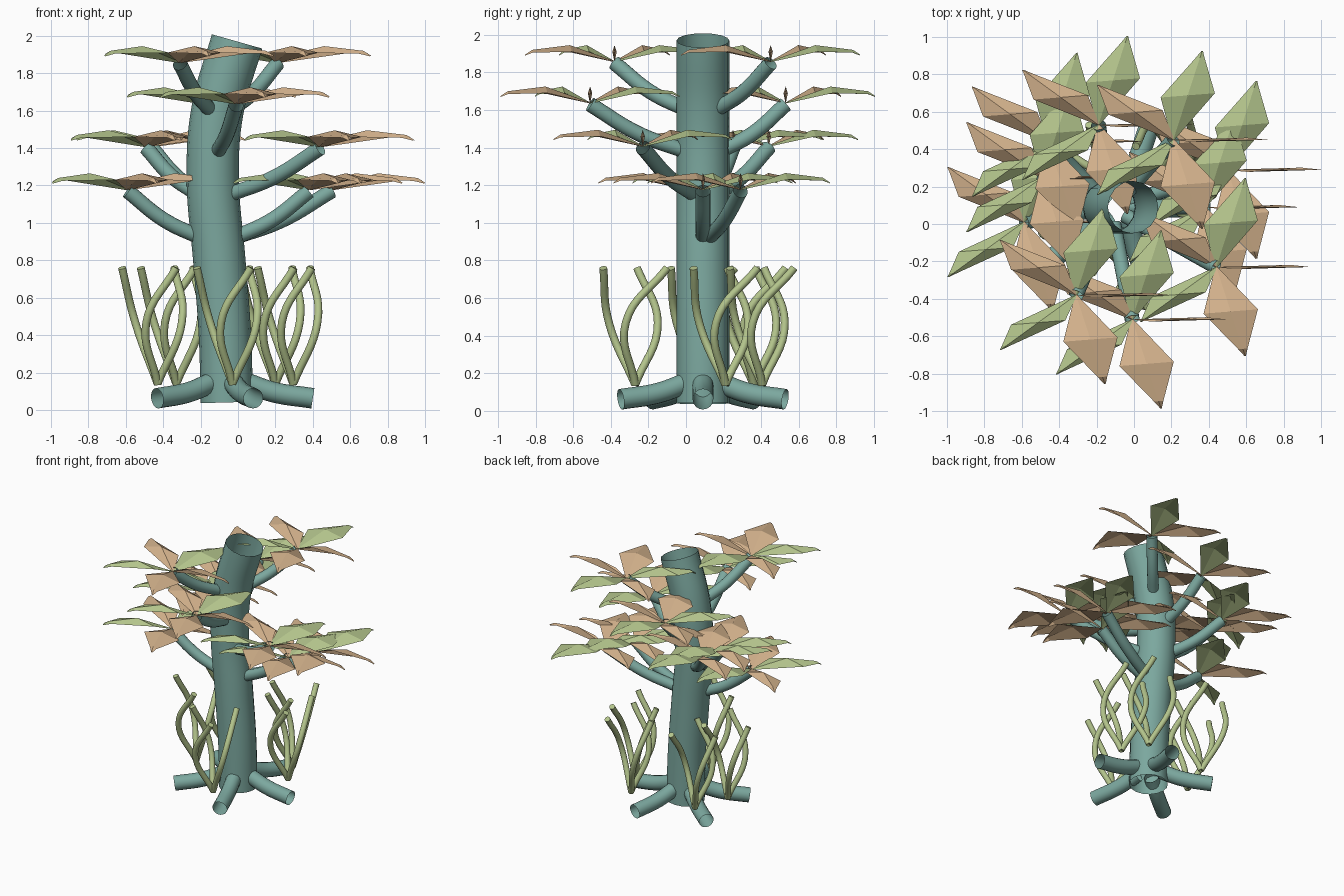
import bpy
from math import cos, sin, radians
from mathutils import Vector

cube = bpy.data.objects.get("Cube")
if cube:
    bpy.data.objects.remove(cube, do_unlink=True)


def material(name, rgb):
    mat = bpy.data.materials.new(name)
    mat.use_nodes = True
    mat.diffuse_color = (*rgb, 1)
    bsdf = next(n for n in mat.node_tree.nodes if n.type == 'BSDF_PRINCIPLED')
    bsdf.inputs["Base Color"].default_value = (*rgb, 1)
    return mat


teal = material("teal_bark", (0.20, 0.39, 0.345))
green = material("soft_green", (0.45, 0.55, 0.26))
tan = material("tan_leaf", (0.66, 0.45, 0.265))


def tube(name, points, radius, mat, caps=False, steps=8):
    """Round tube swept along a smooth path."""
    curve = bpy.data.curves.new(name, 'CURVE')
    curve.dimensions = '3D'
    curve.bevel_depth = radius
    curve.bevel_resolution = 6
    curve.resolution_u = steps
    curve.use_fill_caps = caps
    spline = curve.splines.new('BEZIER')
    spline.bezier_points.add(len(points) - 1)
    for bp, co in zip(spline.bezier_points, points):
        bp.co = co
        bp.handle_left_type = bp.handle_right_type = 'AUTO'
    curve.materials.append(mat)
    obj = bpy.data.objects.new(name, curve)
    bpy.context.collection.objects.link(obj)
    bpy.ops.object.select_all(action='DESELECT')
    obj.select_set(True)
    bpy.context.view_layer.objects.active = obj
    bpy.ops.object.convert(target='MESH')
    return obj


def leaf(name, base, angle, mat):
    """Folded diamond blade whose width always runs along x."""
    out = Vector((cos(angle), sin(angle), 0))
    side = Vector((1, 0.08, 0))
    up = Vector((0, 0, 1))
    # distance along leaf, half width, ridge height, fold drop
    rows = [(0, 0.006, 0, 0.005), (0.25, 0.145, 0.085, 0.035),
            (0.46, 0.025, 0.06, 0.015), (0.5, 0.004, 0.035, 0.005)]
    verts, faces = [], []
    for dist, half, height, drop in rows:
        ridge = base + out * dist + up * height
        verts += [ridge - side * half - up * drop, ridge,
                  ridge + side * half - up * drop]
    for r in range(len(rows) - 1):
        for c in range(2):
            a = r * 3 + c
            faces.append((a, a + 3, a + 4, a + 1))
    mesh = bpy.data.meshes.new(name)
    mesh.from_pydata(verts, [], faces)
    mesh.materials.append(mat)
    obj = bpy.data.objects.new(name, mesh)
    bpy.context.collection.objects.link(obj)


# Bent open trunk
centre = Vector((-0.06, 0.09, 0))
trunk_path = [(-0.06, 0.04), (-0.07, 0.4), (-0.10, 0.8),
              (-0.135, 1.25), (-0.11, 1.6), (-0.005, 1.97)]
tube("trunk", [(x, centre.y, z) for x, z in trunk_path], 0.14, teal)


def trunk_at(z):
    for (x0, z0), (x1, z1) in zip(trunk_path, trunk_path[1:]):
        if z <= z1:
            return Vector((x0 + (x1 - x0) * (z - z0) / (z1 - z0), centre.y, z))


# Five spreading roots
for i in range(5):
    a = radians(72 * i)
    path = [centre + Vector((cos(a) * d, sin(a) * d, z))
            for d, z in ((0.09, 0.15), (0.25, 0.095), (0.46, 0.062))]
    tube(f"root_{i + 1}", path, 0.055, teal)

# Branches in four tiers, each carrying a whorl of five leaves
tiers = {
    1.18: [(-0.59, 0.01), (0.50, 0.29), (0.38, 0.09)],
    1.41: [(-0.46, 0.44), (-0.49, 0.25), (0.44, -0.23)],
    1.64: [(-0.19, 0.53), (-0.01, -0.51)],
    1.86: [(-0.31, -0.38), (0.21, 0.45)],
}
count = 0
for z, tips in tiers.items():
    for x, y in tips:
        count += 1
        tip = Vector((x, y, z - 0.01))
        root = trunk_at(z - 0.26)
        flat = Vector((x - root.x, y - root.y, 0)).normalized()
        start = root + flat * 0.09
        middle = (start + tip) / 2 - Vector((0, 0, 0.03))
        tube(f"branch_{count}", [start, middle, tip], 0.04, teal)
        for k in range(5):
            leaf(f"leaf_{count}_{k + 1}", Vector((x, y, z)),
                 radians(72 * k), green if k % 2 else tan)

# Bundles of three twisting shoots around the foot
bundles = [(-0.43, 0.09), (-0.33, 0.36), (-0.03, -0.27), (0.20, 0.405), (0.295, 0.21)]
strands = [((-0.12, 0.12), (-0.19, 0.01)),
           ((-0.06, -0.14), (0.10, -0.17)),
           ((0.13, -0.05), (0.09, 0.17))]
for b, (x, y) in enumerate(bundles):
    for s, (mid, top) in enumerate(strands):
        path = [(x, y, 0.14),
                (x + mid[0], y + mid[1], 0.47),
                (x + top[0], y + top[1], 0.76)]
        tube(f"shoot_{b + 1}_{s + 1}", path, 0.021, green, caps=True)
